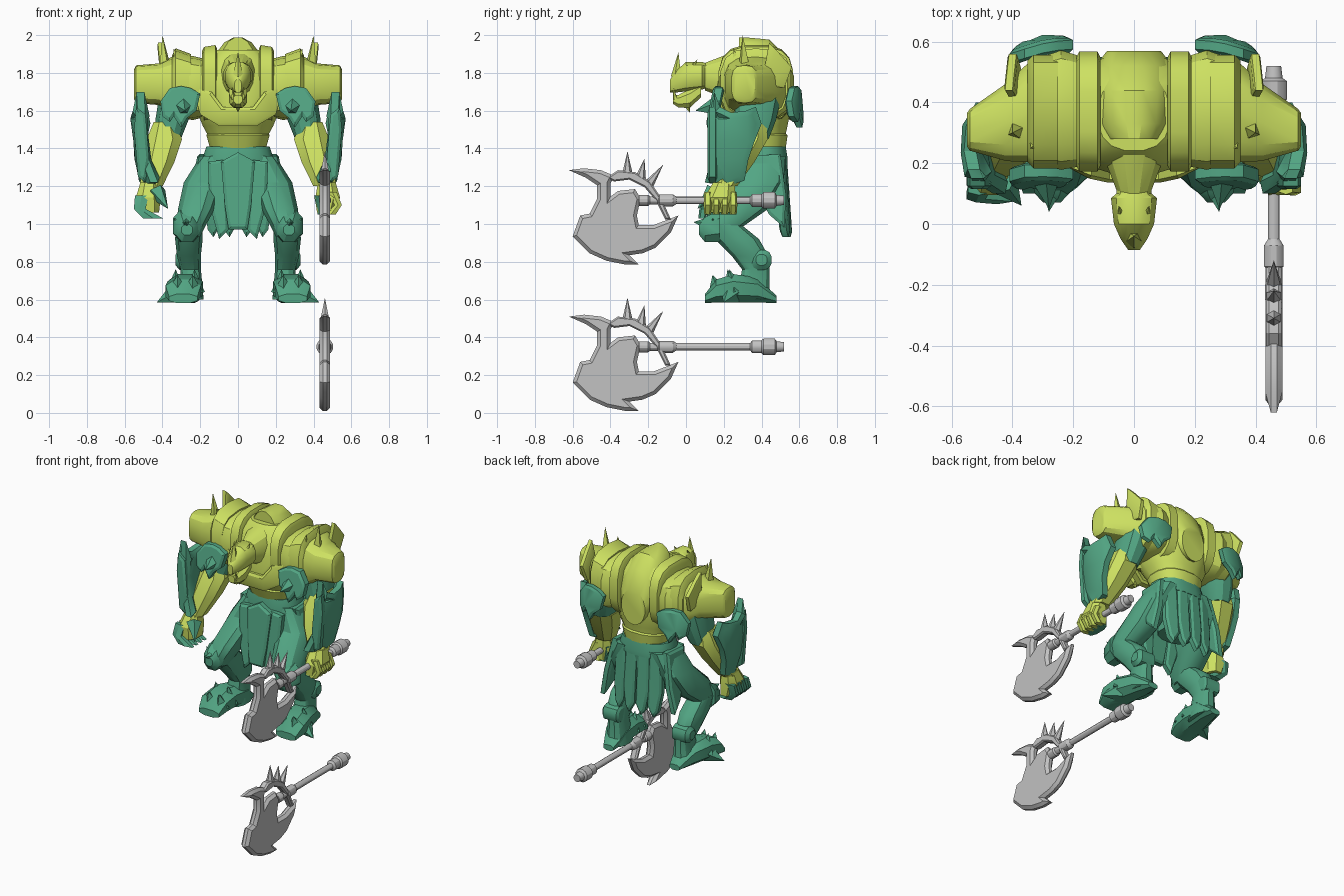
import bpy
import bmesh
from math import cos, sin, tau, pi
from mathutils import Vector, Matrix

default_cube = bpy.data.objects.get("Cube")
if default_cube:
    bpy.data.objects.remove(default_cube, do_unlink=True)


def make_material(name, red, green, blue):
    material = bpy.data.materials.new(name)
    material.use_nodes = True
    material.diffuse_color = (red, green, blue, 1)
    shader = material.node_tree.nodes["Principled BSDF"]
    shader.inputs["Base Color"].default_value = (red, green, blue, 1)
    shader.inputs["Roughness"].default_value = .8
    return material


LIME = make_material("lime green", .61, .75, .12)
TEAL = make_material("teal green", .085, .38, .23)
STEEL = make_material("steel grey", .54, .54, .54)


def finish(name, mesh_builder, material, mirror):
    """Turn a bmesh into a named object, optionally mirrored across x."""
    bmesh.ops.recalc_face_normals(mesh_builder, faces=mesh_builder.faces)
    mesh = bpy.data.meshes.new(name)
    mesh_builder.to_mesh(mesh)
    mesh_builder.free()
    mesh.materials.append(material)
    part = bpy.data.objects.new(name, mesh)
    bpy.context.collection.objects.link(part)
    if mirror:
        part.modifiers.new("mirror", 'MIRROR').use_mirror_merge = False
    return part


def loft(name, material, axis, rings, mirror=False, sides=12, power=2.4):
    """Skin rounded sections (x, y, z, half width, half depth) across an axis."""
    builder = bmesh.new()
    first, second = {'X': (1, 2), 'Y': (0, 2), 'Z': (0, 1)}[axis]
    loops = []
    for *centre, width, depth in rings:
        loop = []
        for i in range(sides):
            angle = tau * (i + .5) / sides
            c, s = cos(angle), sin(angle)
            point = Vector(centre)
            point[first] += width * abs(c) ** (2 / power) * (1 if c > 0 else -1)
            point[second] += depth * abs(s) ** (2 / power) * (1 if s > 0 else -1)
            loop.append(builder.verts.new(point))
        loops.append(loop)
    for low, high in zip(loops, loops[1:]):
        for i in range(sides):
            j = (i + 1) % sides
            builder.faces.new((low[i], low[j], high[j], high[i]))
    builder.faces.new(loops[0])
    builder.faces.new(loops[-1])
    return finish(name, builder, material, mirror)


def plate(name, material, axis, depth, half, outline, mirror=False, rim=.015, rise=.01):
    """Solid plate from an outline; depth(u, v) curves it, the rim is bevelled."""
    builder = bmesh.new()
    layers = []
    for side in (-half, half):
        layer = []
        for u, v in outline:
            d = depth(u, v) + side
            layer.append(builder.verts.new((d, u, v) if axis == 'X' else (u, d, v)))
        layers.append(layer)
    caps = [builder.faces.new(layer) for layer in layers]
    for i in range(len(outline)):
        j = (i + 1) % len(outline)
        builder.faces.new((layers[0][i], layers[0][j], layers[1][j], layers[1][i]))
    bmesh.ops.recalc_face_normals(builder, faces=builder.faces)
    for cap in caps:
        bmesh.ops.inset_region(builder, faces=[cap], thickness=rim, depth=rise,
                               use_even_offset=True)
    bmesh.ops.triangulate(builder, faces=[f for f in builder.faces if len(f.verts) > 4])
    return finish(name, builder, material, mirror)


def spike(name, material, base, tip, radius, mirror=False, sides=5):
    builder = bmesh.new()
    base, tip = Vector(base), Vector(tip)
    turn = (tip - base).to_track_quat('Z', 'Y').to_matrix().to_4x4()
    bmesh.ops.create_cone(builder, cap_ends=True, segments=sides, radius1=radius, radius2=0,
                          depth=(tip - base).length,
                          matrix=Matrix.Translation((base + tip) / 2) @ turn)
    return finish(name, builder, material, mirror)


# Torso, collar and hooded back
loft("torso", LIME, 'Z', [
    (0, .41, 1.33, .13, .11), (0, .4, 1.43, .14, .12), (0, .38, 1.52, .19, .16),
    (0, .36, 1.62, .23, .2), (0, .36, 1.75, .24, .2), (0, .36, 1.86, .2, .17),
    (0, .36, 1.92, .12, .12)], sides=16)
loft("belly_band", LIME, 'Z', [(0, .4, 1.4, .15, .13), (0, .39, 1.47, .17, .15),
                               (0, .39, 1.49, .16, .13)], sides=16)
plate("chest_collar", LIME, 'Y', lambda u, v: .16 + u * u, .02, [
    (-.24, 1.72), (-.2, 1.58), (-.1, 1.52), (.1, 1.52), (.2, 1.58), (.24, 1.72),
    (.14, 1.7), (.08, 1.62), (-.08, 1.62), (-.14, 1.7)])
loft("hood", LIME, 'Y', [
    (0, .28, 1.85, .09, .14), (0, .33, 1.82, .13, .17), (0, .44, 1.79, .14, .19),
    (0, .52, 1.73, .13, .17), (0, .57, 1.66, .09, .12)], sides=16, power=2)
loft("neck", LIME, 'Y', [(0, .36, 1.79, .14, .15), (0, .24, 1.78, .11, .13),
                         (0, .1, 1.78, .055, .075)])
loft("back_plate", LIME, 'X', [(.11, .37, 1.74, .18, .19), (.12, .37, 1.74, .2, .21),
                               (.18, .37, 1.74, .2, .2), (.19, .37, 1.74, .18, .18)],
     mirror=True, sides=16, power=3)

# Shoulder armour
loft("pauldron", LIME, 'X', [
    (.16, .37, 1.72, .18, .15), (.24, .375, 1.72, .2, .17), (.34, .37, 1.73, .17, .16),
    (.42, .335, 1.74, .13, .11), (.54, .31, 1.74, .07, .1), (.55, .31, 1.74, .055, .08)],
    mirror=True, sides=14, power=3)
loft("pauldron_band", LIME, 'X', [(.25, .37, 1.73, .19, .17), (.33, .37, 1.74, .19, .19),
                                  (.35, .37, 1.73, .17, .16)],
     mirror=True, sides=14, power=3)
spike("front_shoulder_spike", LIME, (.38, .31, 1.77), (.4, .3, 2), .045, True, 4)
plate("rear_shoulder_fin", LIME, 'X', lambda u, v: .39 + .1 * (v - 1.74), .012, [
    (.4, 1.74), (.44, 1.96), (.48, 1.92), (.56, 1.83), (.52, 1.72)], True, rim=.01, rise=.005)
spike("band_spike", LIME, (.32, .27, 1.84), (.34, .25, 1.93), .035, True, 4)
pad = [(.2, 1.69), (.25, 1.72), (.3, 1.73), (.36, 1.72), (.41, 1.65), (.4, 1.57),
       (.36, 1.54), (.34, 1.57), (.3, 1.51), (.27, 1.56), (.22, 1.6)]
plate("front_shoulder_pad", TEAL, 'Y', lambda u, v: .13 + .2 * (v - 1.5), .02, pad, True)
plate("rear_shoulder_pad", TEAL, 'Y',
      lambda u, v: .6 - 1.4 * (u - .22) ** 2 - .1 * (v - 1.6), .015, pad, True)
spike("pad_spike", TEAL, (.29, .15, 1.62), (.28, .05, 1.6), .05, True)

# Head with jaw, horn and tusks
loft("head", LIME, 'Y', [
    (0, .15, 1.78, .05, .07), (0, .1, 1.785, .06, .07), (0, .085, 1.785, .078, .075),
    (0, 0, 1.78, .068, .08), (0, -.05, 1.755, .045, .06), (0, -.085, 1.73, .02, .035)])
loft("jaw", LIME, 'Y', [(0, .08, 1.71, .05, .04), (0, .02, 1.665, .05, .055),
                        (0, -.04, 1.65, .04, .035), (0, -.07, 1.66, .025, .025)], sides=8)
spike("nose_horn", LIME, (0, -.05, 1.78), (0, -.04, 1.91), .03)
spike("brow_spike", LIME, (.04, .02, 1.81), (.05, .06, 1.87), .02, True)
spike("tusk", LIME, (.025, -.055, 1.66), (.03, -.07, 1.73), .012, True)
spike("chin_spike", LIME, (0, 0, 1.64), (0, .02, 1.59), .025)

# Arms and bracers
loft("upper_arm", TEAL, 'Z', [(.32, .38, 1.68, .1, .13), (.35, .37, 1.55, .09, .11),
                              (.37, .35, 1.45, .07, .09)], mirror=True)
loft("forearm", LIME, 'Z', [
    (.39, .35, 1.54, .06, .08), (.39, .33, 1.45, .1, .11), (.42, .27, 1.33, .09, .1),
    (.46, .21, 1.2, .065, .065)], mirror=True, sides=8)
plate("bracer", TEAL, 'X',
      lambda u, v: .54 - 2 * (u - .26) ** 2 - .25 * max(0, 1.4 - v), .02, [
          (.15, 1.7), (.18, 1.62), (.24, 1.59), (.32, 1.6), (.37, 1.62), (.4, 1.53),
          (.36, 1.43), (.33, 1.34), (.31, 1.23), (.22, 1.2), (.1, 1.22), (.13, 1.34),
          (.13, 1.46), (.14, 1.56)],
      True, rim=.03, rise=.015)
plate("bracer_front", TEAL, 'Y', lambda u, v: .14, .015, [
    (.49, 1.58), (.54, 1.62), (.55, 1.5), (.53, 1.25), (.49, 1.22), (.47, 1.35)], True)

# Hands: lime palms, one gripping the shaft, one with teal claws
loft("hand", LIME, 'Z', [(.47, .2, 1.22, .05, .06), (.475, .18, 1.14, .07, .09),
                         (.465, .18, 1.06, .05, .085)], mirror=True, sides=8)
loft("grip_palm", TEAL, 'Z', [(.45, .18, 1.15, .05, .07), (.45, .18, 1.05, .03, .08)], sides=8)
for i in range(4):
    y = .115 + .045 * i
    loft("grip_finger", LIME, 'Z', [(.5, y, 1.17, .025, .018), (.53, y, 1.1, .022, .022),
                                    (.49, y, 1.05, .03, .018)], sides=6)
    loft("claw_finger", TEAL, 'Z', [(-.51, y, 1.15, .04, .02), (-.52, y - .02, 1.08, .035, .024),
                                    (-.45, y - .03, 1.03, .06, .02)], sides=6)
spike("claw_thumb", TEAL, (-.43, .14, 1.17), (-.37, .06, 1.08), .05)

# Belt and hanging skirt panels
loft("belt", TEAL, 'Z', [(0, .4, 1.32, .19, .14), (0, .4, 1.35, .19, .14),
                         (0, .4, 1.41, .17, .13)], sides=16)
loft("pelvis", TEAL, 'Z', [(0, .41, 1.08, .12, .1), (0, .41, 1.34, .17, .13)])
plate("front_panel", TEAL, 'Y', lambda u, v: .21 + .1 * (v - 1), .015, [
    (-.09, 1.33), (0, 1.38), (.09, 1.33), (.07, 1.1), (.05, .97), (-.05, .97), (-.07, 1.1)])
plate("side_front_panel", TEAL, 'Y', lambda u, v: .23 + .1 * (v - 1), .015, [
    (.07, 1.34), (.16, 1.33), (.15, 1.1), (.1, .92), (.05, .97)], True)
for x in (.045, .13):
    plate("back_panel", TEAL, 'Y', lambda u, v: .54 - .07 * (v - .93) - .8 * u * u, .015, [
        (x - .04, 1.36), (x + .04, 1.36), (x + .05, 1.1), (x + .03, .97), (x, .93),
        (x - .04, 1)], True)
plate("hip_panel", TEAL, 'X', lambda u, v: .19 + .2 * (1.36 - v), .015, [
    (.32, 1.36), (.5, 1.37), (.53, 1.15), (.52, .98), (.44, 1.05), (.36, 1.2)], True)

# Bent legs with knee and hock guards
loft("thigh", TEAL, 'Z', [
    (.12, .41, 1.36, .08, .12), (.18, .39, 1.22, .11, .13), (.22, .28, 1.08, .1, .16),
    (.25, .2, .99, .08, .11), (.26, .18, .93, .06, .07)], mirror=True)
loft("lower_leg", TEAL, 'Z', [
    (.26, .2, 1, .07, .09), (.26, .27, .92, .075, .12), (.26, .34, .83, .065, .1),
    (.25, .37, .76, .055, .075), (.25, .36, .66, .065, .085), (.25, .36, .6, .07, .1)],
    mirror=True)
loft("knee_guard", TEAL, 'Y', [(.27, .18, .99, .08, .09), (.27, .1, .97, .06, .07),
                               (.27, .07, .97, .03, .03)], mirror=True, sides=8)
spike("knee_spike", TEAL, (.27, .12, 1), (.28, .04, 1.01), .04, True)
spike("knee_side_spike", TEAL, (.28, .16, .98), (.34, .14, 1.03), .04, True)
loft("hock_guard", TEAL, 'X', [(.2, .4, .81, .04, .04), (.21, .4, .81, .055, .055),
                               (.31, .4, .81, .055, .055), (.33, .4, .81, .03, .03)],
     mirror=True)

# Armoured feet
loft("foot", TEAL, 'Y', [
    (.25, .48, .6, .04, .02), (.26, .38, .65, .08, .07), (.28, .25, .66, .1, .08),
    (.29, .16, .645, .1, .065), (.29, .1, .605, .08, .025)], mirror=True, sides=8)
spike("foot_side_spike", TEAL, (.33, .24, .63), (.43, .2, .585), .06, True)
for x, y, top in ((.33, .26, .76), (.23, .25, .76), (.32, .17, .73), (.24, .17, .73)):
    spike("foot_fin", TEAL, (x, y, .64), (x, y - .03, top), .055, True, 4)

# Two identical axes: one in the hand, one on the ground
AXE_X = .46
for lift in (0, .775):
    def raised(points):
        return [(y, z + lift) for y, z in points]

    plate("axe_blade", STEEL, 'X', lambda u, v: AXE_X, .01, raised([
        (-.62, .51), (-.54, .52), (-.45, .51), (-.38, .48), (-.4, .44), (-.4, .37),
        (-.36, .4), (-.27, .41), (-.24, .36), (-.26, .27), (-.25, .22), (-.17, .22),
        (-.04, .27), (-.08, .18), (-.16, .1), (-.23, .07), (-.3, .06), (-.25, .01),
        (-.32, .01), (-.42, .03), (-.51, .07), (-.6, .16), (-.56, .27), (-.51, .28),
        (-.47, .36), (-.47, .43), (-.53, .47)]), rim=.018, rise=.018)
    plate("axe_guard", STEEL, 'X', lambda u, v: AXE_X, .015, raised([
        (-.42, .47), (-.36, .51), (-.27, .5), (-.19, .45), (-.13, .36), (-.08, .25),
        (-.11, .25), (-.16, .35), (-.22, .42), (-.3, .46), (-.38, .45)]), rim=.008)
    for base_y, base_z, tip_y, tip_z in ((-.31, .49, -.31, .61), (-.24, .47, -.22, .57),
                                         (-.2, .43, -.12, .54)):
        spike("axe_spike", STEEL, (AXE_X, base_y, base_z + lift),
              (AXE_X, tip_y, tip_z + lift), .028, sides=6)
    shaft = [(-.25, .03), (-.2, .03), (-.19, .022), (-.15, .022), (-.14, .033), (-.07, .033),
             (-.05, .02), (.34, .02), (.35, .035), (.4, .035), (.41, .045), (.47, .045),
             (.48, .03), (.52, .025)]
    loft("axe_shaft", STEEL, 'Y', [(AXE_X, y, .35 + lift, r, r) for y, r in shaft], power=2)

# Smooth the rounded surfaces while keeping armour edges crisp
bpy.ops.object.select_all(action='DESELECT')
for part in bpy.context.collection.objects:
    if part.type == 'MESH':
        part.select_set(True)
        bpy.context.view_layer.objects.active = part
bpy.ops.object.shade_smooth_by_angle(angle=pi / 6)
